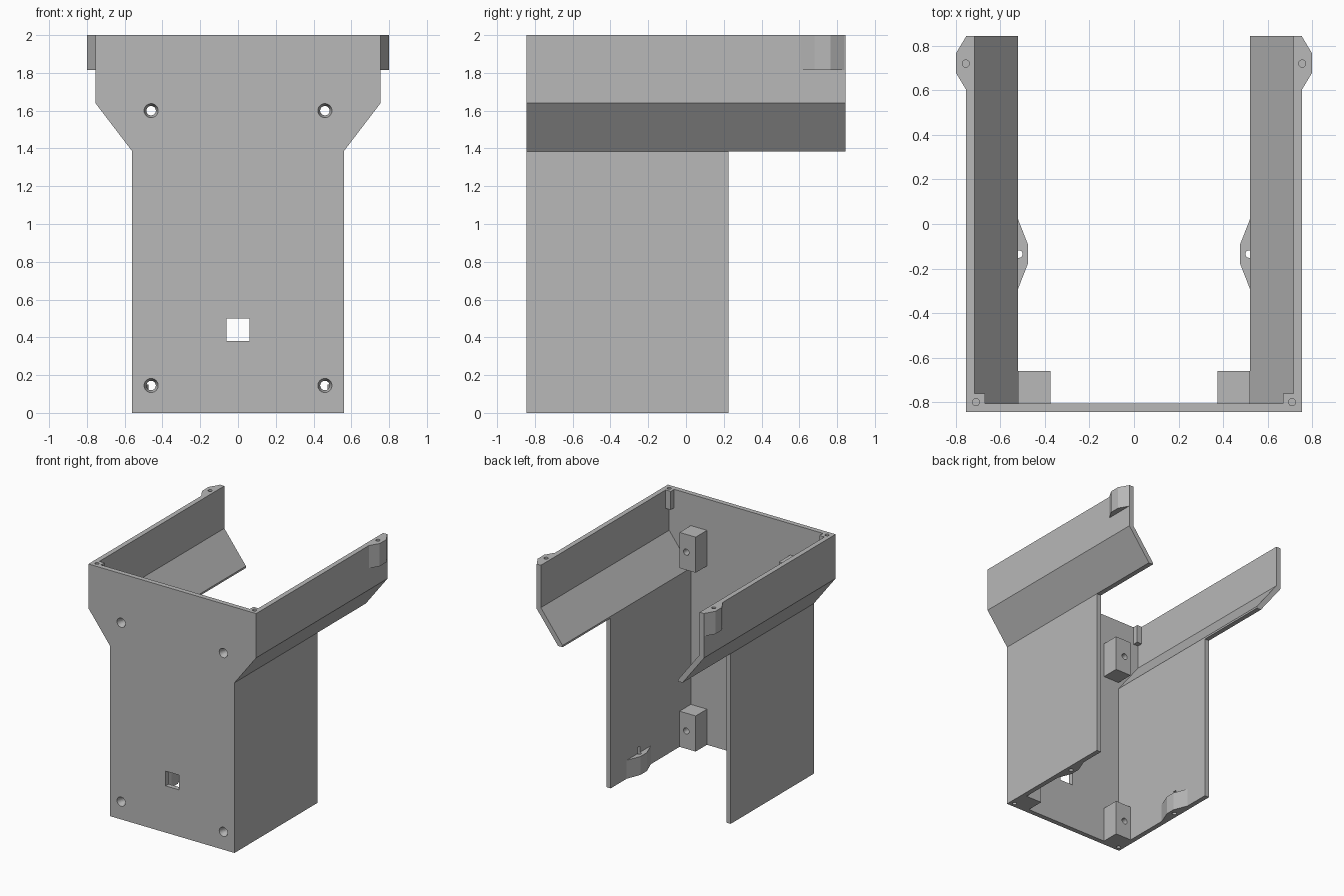
import bpy
import bmesh
import math
from mathutils import Matrix, Vector

cube = bpy.data.objects.get("Cube")
if cube:
    bpy.data.objects.remove(cube, do_unlink=True)

grey = bpy.data.materials.new("plain grey")
grey.use_nodes = True
COLOUR = (0.48, 0.48, 0.48, 1)
grey.diffuse_color = COLOUR
grey.node_tree.nodes["Principled BSDF"].inputs["Base Color"].default_value = COLOUR

# Main dimensions
W_LOW, W_TOP, T = 0.56, 0.755, 0.04
Z_BEND, Z_WIDE, Z_TOP = 1.385, 1.64, 2.0
FRONT, BACK, LOW_BACK = -0.845, 0.845, 0.225
INNER = FRONT + T
SCREW_X, SCREW_Z = 0.46, (0.145, 1.6)


def add_prism(bm, pts, axis, lo, hi):
    """Extrude a profile along y (points are x, z) or z (points are x, y)."""
    def place(p, d):
        return (p[0], d, p[1]) if axis == "y" else (p[0], p[1], d)
    a = [bm.verts.new(place(p, lo)) for p in pts]
    b = [bm.verts.new(place(p, hi)) for p in pts]
    faces = [bm.faces.new(a), bm.faces.new(b)]
    for i in range(len(pts)):
        j = (i + 1) % len(pts)
        faces.append(bm.faces.new((a[i], a[j], b[j], b[i])))
    bmesh.ops.recalc_face_normals(bm, faces=faces)


def add_cone(bm, centre, axis, r1, r2, depth):
    turn = Matrix.Rotation(-math.pi / 2, 4, "X") if axis == "y" else Matrix()
    bmesh.ops.create_cone(bm, cap_ends=True, segments=24, radius1=r1, radius2=r2,
                          depth=depth, matrix=Matrix.Translation(Vector(centre)) @ turn)


def finish(name, bm):
    mesh = bpy.data.meshes.new(name)
    bm.to_mesh(mesh)
    bm.free()
    mesh.materials.append(grey)
    ob = bpy.data.objects.new(name, mesh)
    bpy.context.collection.objects.link(ob)
    return ob


def prism(name, pts, axis, lo, hi):
    bm = bmesh.new()
    add_prism(bm, pts, axis, lo, hi)
    return finish(name, bm)


def rect(x0, x1, y0, y1):
    return [(x0, y0), (x1, y0), (x1, y1), (x0, y1)]


def boolean(ob, other, operation):
    mod = ob.modifiers.new("boolean", "BOOLEAN")
    mod.operation, mod.solver, mod.object = operation, "EXACT", other
    bpy.context.view_layer.objects.active = ob
    bpy.ops.object.modifier_apply(modifier=mod.name)


# Front plate with flared top
half = [(W_LOW, 0), (W_LOW, Z_BEND), (W_TOP, Z_WIDE), (W_TOP, Z_TOP)]
outline = half + [(-x, z) for x, z in reversed(half)]
shell = prism("housing_shell", outline, "y", FRONT, INNER)

parts = [shell]
for side, s in (("left", 1), ("right", -1)):
    # Side walls: long flared upper wall, shorter straight lower wall
    flare = [(W_LOW, Z_BEND), (W_TOP, Z_WIDE), (W_TOP, Z_TOP), (W_TOP - T, Z_TOP),
             (W_TOP - T, Z_WIDE + 0.015), (W_LOW - T, Z_BEND + 0.015),
             (W_LOW - T, Z_BEND)]
    upper = prism("upper_wall", [(s * x, z) for x, z in flare], "y", FRONT, BACK)
    lower = prism("lower_wall", rect(s * W_LOW, s * (W_LOW - T), 0, Z_BEND),
                  "y", FRONT, LOW_BACK)
    for wall in (lower, upper):
        boolean(shell, wall, "UNION")
        bpy.data.objects.remove(wall, do_unlink=True)

    # Screw blocks behind the front plate
    for level, z in zip(("lower", "upper"), SCREW_Z):
        parts.append(prism(f"{side}_{level}_screw_block",
                           rect(s * 0.375, s * (W_LOW - T), INNER, -0.66),
                           "z", z - 0.145, z + 0.145))
    # Corner post under the front top corner
    parts.append(prism(f"{side}_corner_post",
                       rect(s * 0.67, s * (W_TOP - T), INNER, -0.76), "z", 1.85, Z_TOP))
    # Outer rear ear and inner bottom ear
    ear = [(W_TOP, 0.605), (0.8, 0.68), (0.8, 0.765), (W_TOP, 0.84)]
    parts.append(prism(f"{side}_rear_ear", [(s * x, y) for x, y in ear],
                       "z", 1.815, Z_TOP))
    tab = [(W_LOW - T, -0.29), (0.475, -0.175), (0.475, -0.095), (W_LOW - T, 0.02)]
    parts.append(prism(f"{side}_bottom_ear", [(s * x, y) for x, y in tab],
                       "z", 0, 0.15))

# Cutters: window, screw holes and countersinks
holes, sinks = bmesh.new(), bmesh.new()
add_prism(holes, rect(-0.06, 0.06, 0.38, 0.5), "y", FRONT - 0.1, INNER + 0.1)
for s in (1, -1):
    for z in SCREW_Z:
        add_cone(holes, (s * SCREW_X, -0.75, z), "y", 0.025, 0.025, 0.4)
        add_cone(sinks, (s * SCREW_X, FRONT + 0.02, z), "y", 0.039, 0.024, 0.05)
    for x, y, z in ((0.71, -0.8, Z_TOP), (W_TOP, 0.72, Z_TOP), (0.52, -0.805, 0)):
        add_cone(holes, (s * x, y, z), "z", 0.016, 0.016, 0.24)
    add_cone(holes, (s * 0.517, -0.135, 0), "z", 0.017, 0.017, 0.4)

for cutter in (finish("hole_cutter", holes), finish("countersink_cutter", sinks)):
    cutter.hide_render = True
    for part in parts:
        boolean(part, cutter, "DIFFERENCE")
    bpy.data.objects.remove(cutter, do_unlink=True)

# Smooth hole walls, keep all flat edges sharp
for part in parts:
    bpy.ops.object.select_all(action="DESELECT")
    part.select_set(True)
    bpy.context.view_layer.objects.active = part
    bpy.ops.object.shade_smooth_by_angle(angle=math.radians(20))
